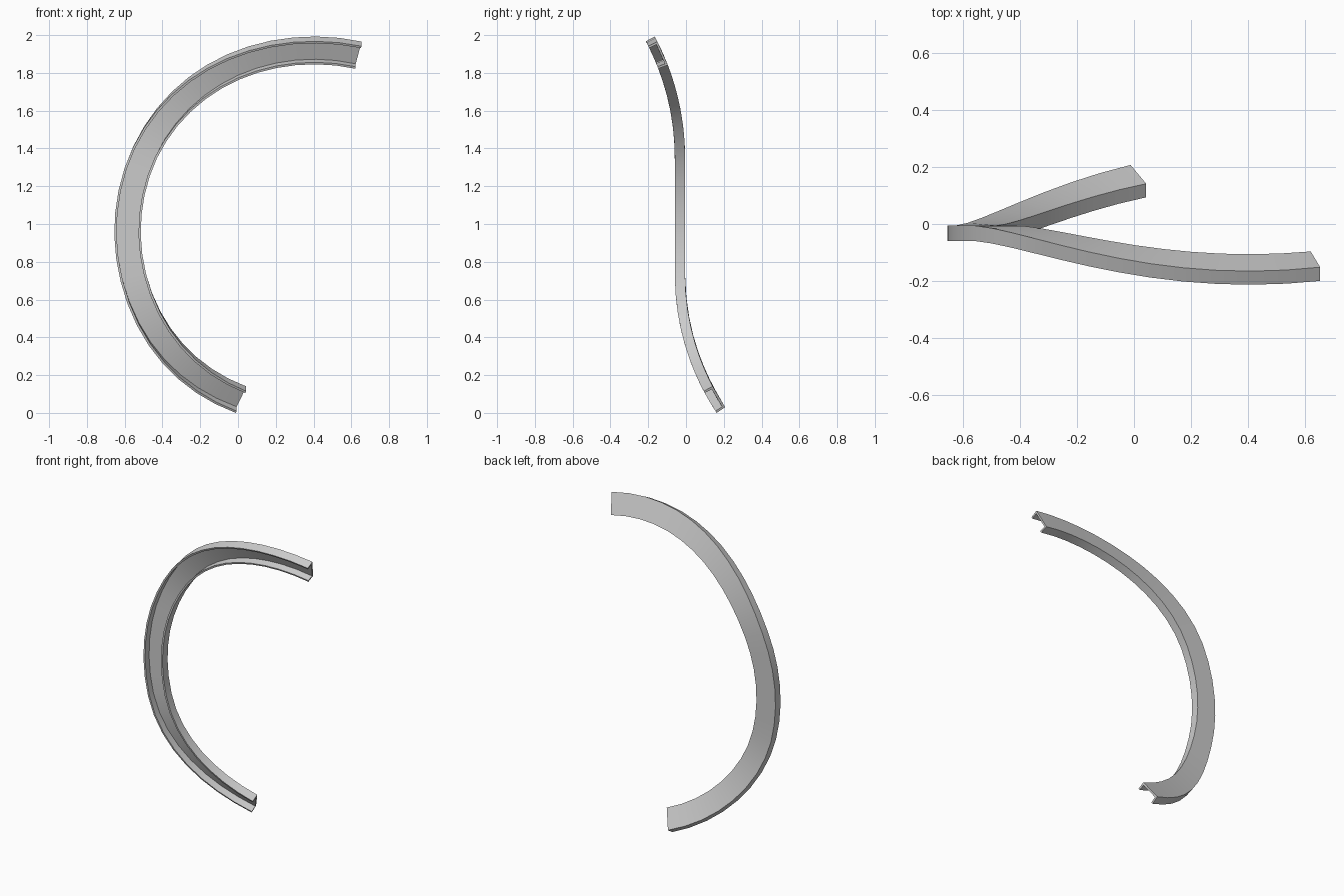
import bpy, bmesh
from math import sin, cos, radians
from mathutils import Vector

if "Cube" in bpy.data.objects:
    bpy.data.objects.remove(bpy.data.objects["Cube"])

CX, CS, R = 0.403, 0.97, 1.058        # flat arc centre (x, length) and outer radius
WIDTH, DEPTH, WALL = 0.14, 0.054, 0.012
Y_BACK = -0.005
SEGS = 26
A0, A1 = radians(76.3), radians(246.9)


def bend(x, s, d):
    """Bend the flat arc: top leans to the front, bottom leans to the back."""
    lo, hi, r_lo, r_hi = 0.74, 1.36, 1.264, 1.363
    t, y, z = 0.0, Y_BACK, s
    if s > hi:
        t = (s - hi) / r_hi
        y, z = Y_BACK - r_hi * (1 - cos(t)), hi + r_hi * sin(t)
    elif s < lo:
        t = (lo - s) / r_lo
        y, z = Y_BACK + r_lo * (1 - cos(t)), lo - r_lo * sin(t)
    return Vector((x, y - d * cos(t), z - d * sin(t)))


# U-shaped section: (distance in from the outer radius, depth toward the front)
section = [(0, 0), (0, DEPTH), (WALL, DEPTH), (WALL, WALL),
           (WIDTH - WALL, WALL), (WIDTH - WALL, DEPTH), (WIDTH, DEPTH), (WIDTH, 0)]

# Sweep the section along the bent arc
bm = bmesh.new()
rings = []
for i in range(SEGS + 1):
    a = A0 + (A1 - A0) * i / SEGS
    rings.append([bm.verts.new(bend(CX + (R - w) * cos(a), CS + (R - w) * sin(a), d))
                  for w, d in section])
n = len(section)
for p, q in zip(rings, rings[1:]):
    for k in range(n):
        m = (k + 1) % n
        bm.faces.new((p[k], p[m], q[m], q[k]))

# End caps: web plus two flanges
for ring in (rings[0], rings[-1]):
    for ids in ((0, 1, 2, 3), (0, 3, 4, 7), (4, 5, 6, 7)):
        bm.faces.new([ring[k] for k in ids])
bmesh.ops.recalc_face_normals(bm, faces=bm.faces)

# Stand on the ground
low = min(v.co.z for v in bm.verts)
bmesh.ops.translate(bm, verts=bm.verts, vec=(0, 0, -low))

mesh = bpy.data.meshes.new("curved_channel")
bm.to_mesh(mesh)
bm.free()
channel = bpy.data.objects.new("curved_channel", mesh)
bpy.context.collection.objects.link(channel)
bpy.context.view_layer.objects.active = channel
channel.select_set(True)
bpy.ops.object.shade_smooth_by_angle(angle=radians(30))
